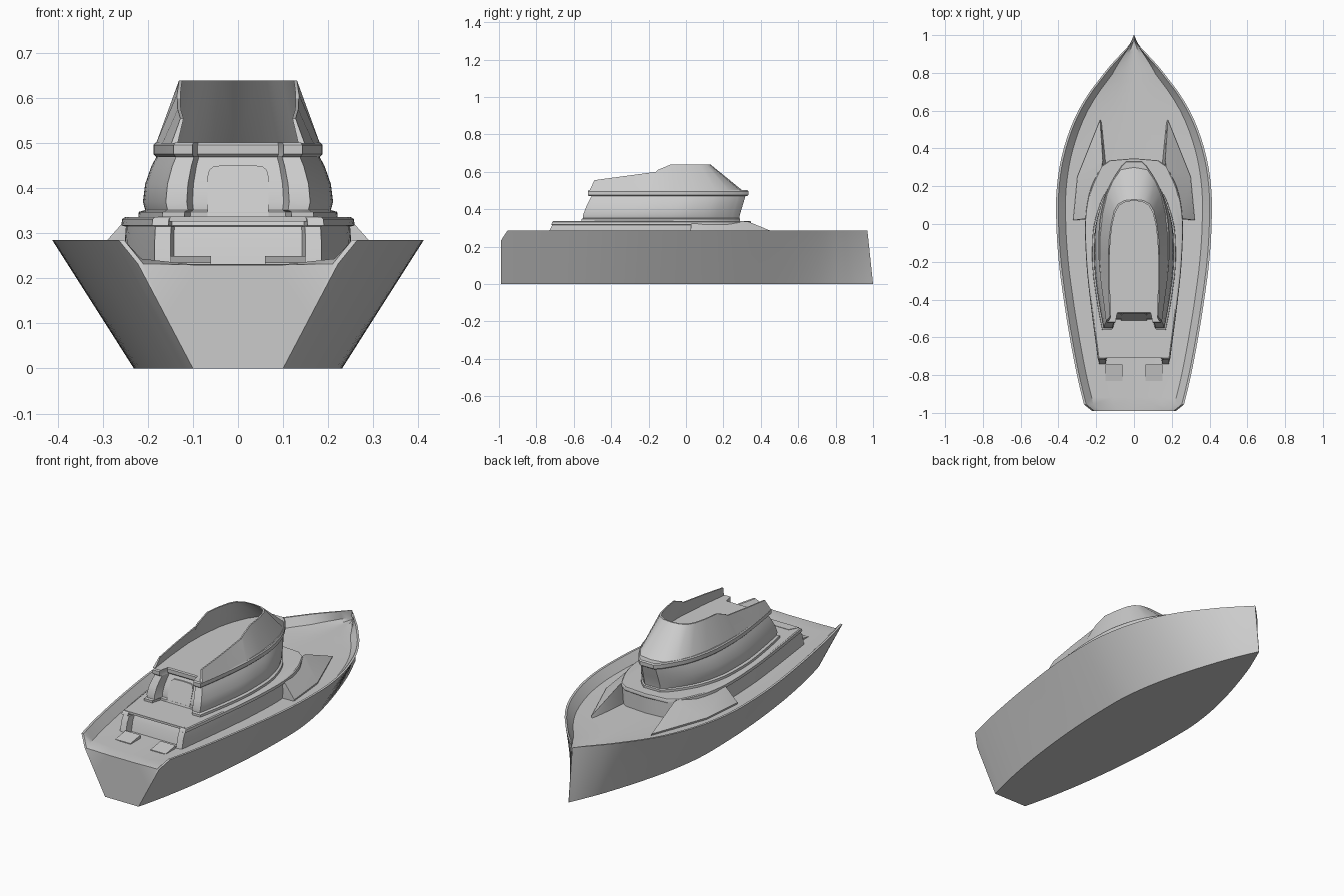
import bpy, bmesh
from mathutils import Vector

cube = bpy.data.objects.get("Cube")
if cube:
    bpy.data.objects.remove(cube, do_unlink=True)

grey = bpy.data.materials.new("light_grey")
grey.use_nodes = True
grey.diffuse_color = (0.6, 0.6, 0.6, 1)
bsdf = next(n for n in grey.node_tree.nodes if n.type == 'BSDF_PRINCIPLED')
bsdf.inputs["Base Color"].default_value = (0.6, 0.6, 0.6, 1)


def finish(name, bm, angle=0.6):
    """Turn a half mesh into a mirrored, shaded object."""
    bmesh.ops.remove_doubles(bm, verts=bm.verts, dist=0.0002)
    bmesh.ops.recalc_face_normals(bm, faces=bm.faces)
    mesh = bpy.data.meshes.new(name)
    bm.to_mesh(mesh)
    bm.free()
    mesh.materials.append(grey)
    obj = bpy.data.objects.new(name, mesh)
    bpy.context.collection.objects.link(obj)
    bpy.ops.object.select_all(action='DESELECT')
    obj.select_set(True)
    bpy.context.view_layer.objects.active = obj
    bpy.ops.object.shade_smooth_by_angle(angle=angle)
    mirror = obj.modifiers.new("Mirror", 'MIRROR')
    mirror.merge_threshold = 0.0005
    return obj


def loft(name, rings, caps=(True, True), closed=False):
    """Skin a row of rings that all have the same number of points."""
    bm = bmesh.new()
    rows = [[bm.verts.new(p) for p in ring] for ring in rings]
    n = len(rows[0])
    for a, b in zip(rows, rows[1:]):
        for i in range(n if closed else n - 1):
            j = (i + 1) % n
            bm.faces.new((a[i], a[j], b[j], b[i]))
    for use, row in zip(caps, (rows[0], rows[-1])):
        if use:
            bm.faces.new(row)
    return finish(name, bm)


def smooth(points, steps=4):
    """Catmull-Rom curve through the points."""
    p = [Vector(q) for q in points]
    p = [2 * p[0] - p[1]] + p + [2 * p[-1] - p[-2]]
    out = []
    for a, b, c, d in zip(p, p[1:], p[2:], p[3:]):
        for k in range(steps):
            t = k / steps
            out.append(0.5 * (2 * b + (c - a) * t + (2 * a - 5 * b + 4 * c - d) * t**2
                              + (3 * b - a - 3 * c + d) * t**3))
    return out + [p[-2]]


# Hull: y, half width at the rail, half width at the bottom
stations = smooth([(-.955, .265, .11), (-.8, .302, .145), (-.6, .34, .18),
                   (-.4, .372, .205), (-.2, .398, .222), (0, .411, .23),
                   (.2, .408, .228), (.4, .372, .2), (.6, .295, .15),
                   (.8, .165, .085), (.9, .088, .045), (1, .001, .001)])


def hull_section(y, top, bottom, rail=.285, deck=.232):
    rake = -.03 * max(0, (y - .7) / .3)
    rim = max(top - .012, top * .8)
    edge = max(top - .05, top * .7)
    profile = [(0, 0), (bottom, 0), ((top + bottom) / 2, rail / 2), (top, rail),
               (rim, rail), (edge, min(deck + .012, rail)), (edge * .5, deck), (0, deck)]
    return [(x, y + rake * z / .285, z) for x, z in profile]


transom = hull_section(-.99, .222, .1, .232, .23)
loft("hull", [transom] + [hull_section(*s) for s in stations])

# Plans from the aft centre line round to the bow, as (length, width) shares
cabin_plan = [(.06, 0), (.06, .48), (0, .54)] + [tuple(v) for v in smooth(
    [(0, .76), (.15, .87), (.35, .98), (.5, 1), (.65, .96), (.8, .79),
     (.9, .57), (.97, .36)])] + [(1, .22), (1, 0)]
base_plan = [(.035, 0), (.035, .57), (0, .6)] + [tuple(v) for v in smooth(
    [(0, .74), (.3, .9), (.5, .98), (.7, 1), (.85, .9), (.97, .68)])] + [(1, .5), (1.01, 0)]


def tiers(name, plan, levels):
    """Stack plans; each level is z, aft y, forward y, half width."""
    loft(name, [[(w * s, a + (f - a) * u, z) for u, w in plan for s in [half]]
                for z, a, f, half in levels])


tiers("lower_deckhouse", base_plan, [
    (.22, -.745, .335, .25), (.285, -.73, .335, .25), (.315, -.715, .335, .248),
    (.318, -.72, .337, .258), (.332, -.715, .337, .256), (.336, -.71, .335, .25)])
tiers("main_cabin", cabin_plan, [
    (.33, -.56, .29, .222), (.348, -.56, .29, .22), (.352, -.55, .285, .206),
    (.37, -.55, .288, .211), (.41, -.535, .3, .206), (.45, -.515, .312, .192),
    (.472, -.505, .318, .18)])
tiers("roof_ledge", cabin_plan, [
    (.47, -.518, .326, .182), (.476, -.525, .334, .188), (.496, -.525, .334, .188),
    (.502, -.52, .328, .183)])


# Open flying bridge: a raked coaming whose height varies along its length
def coaming_height(y):
    if y > -.08:
        return .64
    if y > -.155:
        return .64 - (-.08 - y) * .42
    return .6 - (-.16 - y) * .135


path = [(-.49, .128, -.515, .148), (-.34, .134, -.36, .168), (-.162, .135, -.19, .182),
        (-.15, .135, -.17, .182), (-.08, .131, -.07, .18), (.0, .121, .06, .166),
        (.07, .105, .16, .142), (.105, .085, .23, .112), (.125, .05, .29, .07),
        (.13, 0, .302, 0)]
sections = []
for top_y, top_x, low_y, low_x in path:
    z = coaming_height(top_y)
    thin = .007
    back = thin if top_y > .05 else 0
    sections.append([(low_x, low_y, .5), (top_x, top_y, z),
                     (max(top_x - thin, 0), top_y - back, z),
                     (max(low_x - thin * 2, 0), low_y - back * 2, .5)])
loft("bridge_coaming", sections, caps=(True, False), closed=True)


def solid(name, points):
    """Convex block through the given corners."""
    bm = bmesh.new()
    for p in points:
        bm.verts.new(p)
    bmesh.ops.convex_hull(bm, input=bm.verts)
    return finish(name, bm, 0.35)


# Sloping shoulders either side of the foredeck well
solid("shoulder", [(.17, .31, .335), (.165, .335, .333), (.2, .03, .335), (.246, .03, .335),
                   (.322, .02, .25), (.3, .25, .25), (.18, .55, .245),
                   (.15, .33, .225), (.19, .03, .225), (.315, .02, .225),
                   (.295, .25, .225), (.172, .55, .225)])

# Arched door plate on the aft cabin wall, leaning with it
arch = [(0, .338), (.068, .338), (.068, .425), (.064, .441), (.053, .45), (0, .452)]
loft("cabin_door", [[(x, -.504 + (z - .35) * .34 - d, z) for x, z in arch]
                    for d in (-.004, .004)])

# Low steps on the aft deck and the lid above the aft bulkhead
solid("aft_step", [(x, y, z) for x in (.06, .15) for y, z in
                   ((-.83, .225), (-.83, .236), (-.745, .225), (-.745, .25))])
solid("aft_lid", [(x, y, z) for x, y in ((0, -.71), (.178, -.71), (.15, -.66), (0, -.66))
                  for z in (.326, .338)])
